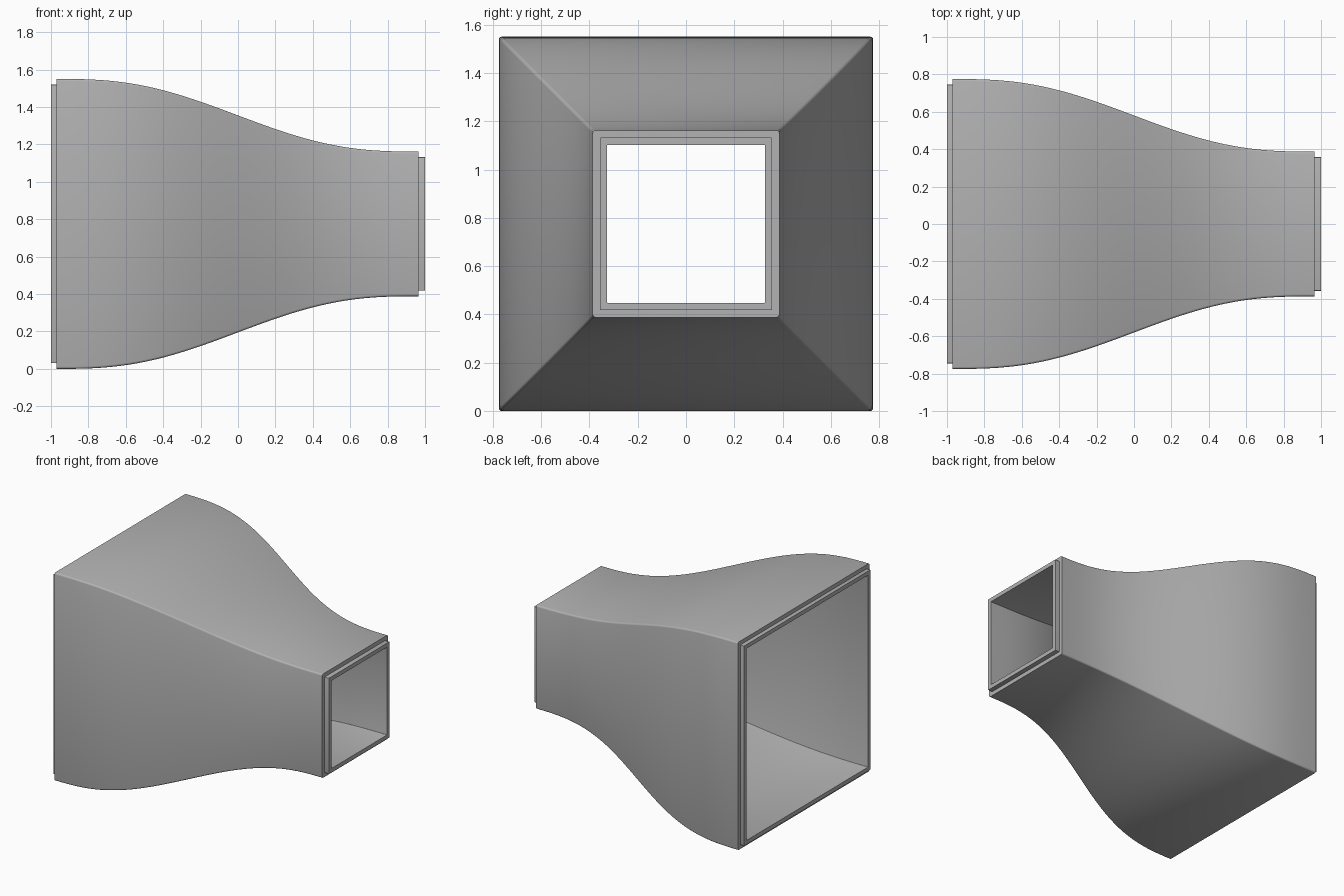
import bpy, bmesh, math

cube = bpy.data.objects.get("Cube")
if cube:
    bpy.data.objects.remove(cube, do_unlink=True)

BIG, SMALL = 0.775, 0.387      # half widths of the two ends
WALL, LIP = 0.06, 0.03         # wall thickness, step of the end lips
X0, X1 = -0.97, 0.965          # shoulders where the lips begin
STEPS = 40


def half_width(x):
    """Half width of the duct at x: an S-curve that is flat at both ends."""
    t = min(max((x - X0) / (X1 - X0), 0), 1)
    return BIG + (SMALL - BIG) * t ** 3 * (10 - 15 * t + 6 * t * t)


def square_ring(bm, x, half, radius):
    """Square section across x with rounded corners."""
    ring = []
    for corner in range(4):
        a = math.pi / 2 * corner
        cy = (half - radius) * (1 if corner in (0, 3) else -1)
        cz = (half - radius) * (1 if corner in (0, 1) else -1)
        for k in range(4):
            b = a + math.pi / 6 * k
            ring.append(bm.verts.new((x, cy + radius * math.cos(b),
                                      BIG + cz + radius * math.sin(b))))
    return ring


metal = bpy.data.materials.new("grey sheet metal")
metal.use_nodes = True
colour = (0.45, 0.45, 0.45, 1)
metal.diffuse_color = colour
metal.node_tree.nodes["Principled BSDF"].inputs["Base Color"].default_value = colour

# Closed wall profile: outer skin, small-end lip, inner skin, large-end lip
xs = [X0 + (X1 - X0) * i / STEPS for i in range(STEPS + 1)]
profile = [(x, half_width(x), 0.012) for x in xs]
profile += [(X1, SMALL - LIP, 0.004), (1, SMALL - LIP, 0.004)]
profile += [(x, half_width(x) - WALL, 0.003) for x in [1] + xs[::-1] + [-1]]
profile += [(-1, BIG - LIP, 0.004), (X0, BIG - LIP, 0.004)]

bm = bmesh.new()
rings = [square_ring(bm, *p) for p in profile]
for i, ring in enumerate(rings):
    nxt = rings[(i + 1) % len(rings)]
    for j in range(len(ring)):
        k = (j + 1) % len(ring)
        bm.faces.new((ring[j], ring[k], nxt[k], nxt[j]))
bmesh.ops.recalc_face_normals(bm, faces=bm.faces)

mesh = bpy.data.meshes.new("duct_reducer")
bm.to_mesh(mesh)
bm.free()
duct = bpy.data.objects.new("duct_reducer", mesh)
bpy.context.collection.objects.link(duct)
mesh.materials.append(metal)

bpy.ops.object.select_all(action="DESELECT")
duct.select_set(True)
bpy.context.view_layer.objects.active = duct
bpy.ops.object.shade_smooth_by_angle(angle=math.radians(35))
